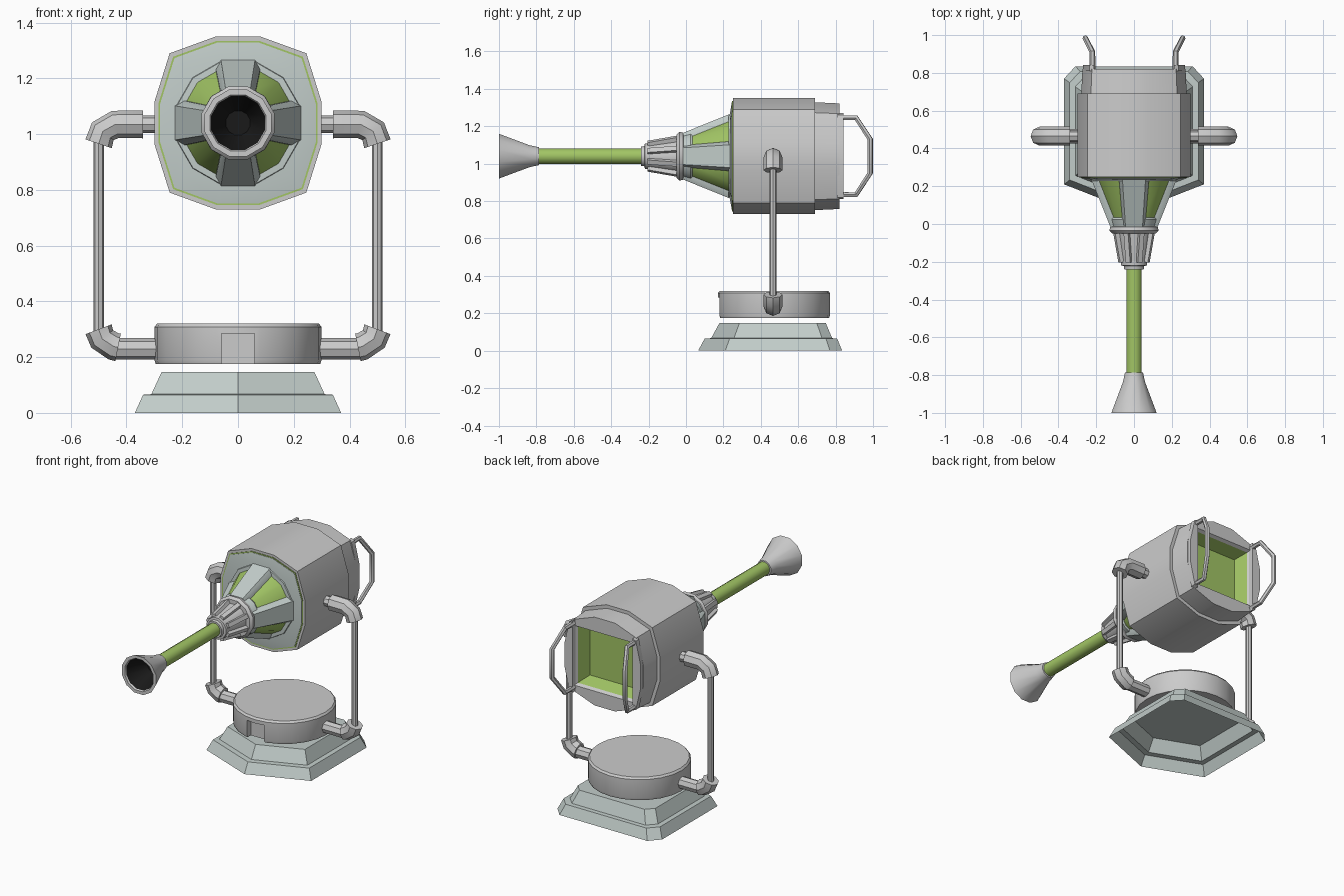
import bpy, bmesh, math

if "Cube" in bpy.data.objects:
    bpy.data.objects.remove(bpy.data.objects["Cube"])

CZ = 1.04      # height of the barrel axis
AY = 0.465     # y of the yoke and turntable


def material(name, rgb):
    m = bpy.data.materials.new(name)
    m.diffuse_color = (*rgb, 1)
    m.use_nodes = True
    m.node_tree.nodes["Principled BSDF"].inputs["Base Color"].default_value = m.diffuse_color
    return m


GREEN = material("green", (0.36, 0.56, 0.13))
LIGHT = material("pale_grey", (0.54, 0.61, 0.59))
BLACK = material("black", (0.01, 0.01, 0.01))


def finish(ob, mat=None, angle=35):
    if mat:
        ob.data.materials.append(mat)
    bpy.ops.object.select_all(action='DESELECT')
    ob.select_set(True)
    bpy.context.view_layer.objects.active = ob
    bpy.ops.object.shade_smooth_by_angle(angle=math.radians(angle))
    return ob


def loft(name, rings, mat=None, start=True, end=True, angle=35):
    """Skin a row of equal-sized point rings, with optional end caps."""
    bm = bmesh.new()
    vs = [[bm.verts.new(p) for p in r] for r in rings]
    n = len(vs[0])
    for a, b in zip(vs, vs[1:]):
        for i in range(n):
            bm.faces.new((a[i], a[(i + 1) % n], b[(i + 1) % n], b[i]))
    if start:
        bm.faces.new(vs[0])
    if end:
        bm.faces.new(vs[-1])
    bmesh.ops.recalc_face_normals(bm, faces=bm.faces)
    me = bpy.data.meshes.new(name)
    bm.to_mesh(me)
    bm.free()
    ob = bpy.data.objects.new(name, me)
    bpy.context.collection.objects.link(ob)
    return finish(ob, mat, angle)


def lathe(name, profile, mat=None, n=12, **kw):
    """Turn (y, radius) pairs about the barrel axis."""
    ang = [2 * math.pi * (i + 0.5) / n for i in range(n)]
    return loft(name, [[(r * math.cos(a), y, CZ + r * math.sin(a)) for a in ang]
                       for y, r in profile], mat, **kw)


def pipe(name, pts, r, res=2, mat=None):
    """Round bar along a path of straight segments."""
    cu = bpy.data.curves.new(name, 'CURVE')
    cu.dimensions = '3D'
    cu.bevel_depth, cu.bevel_resolution, cu.use_fill_caps = r, res, True
    sp = cu.splines.new('POLY')
    sp.points.add(len(pts) - 1)
    for p, c in zip(sp.points, pts):
        p.co = (*c, 1)
    ob = bpy.data.objects.new(name, cu)
    bpy.context.collection.objects.link(ob)
    bpy.ops.object.select_all(action='DESELECT')
    ob.select_set(True)
    bpy.context.view_layer.objects.active = ob
    bpy.ops.object.convert(target='MESH')
    return finish(bpy.context.object, mat, 40)


def ring12(y, quad, s=1.0):
    """Twelve-point ring mirrored from three points in one quadrant."""
    q = [(x * s, z * s) for x, z in quad]
    full = q + [(x, -z) for x, z in q[::-1]] + [(-x, -z) for x, z in q] + [(-x, z) for x, z in q[::-1]]
    return [(x, y, CZ + z) for x, z in full]


# pale stepped base, pointed at the front, hollow below
outline = [(0, .065), (.37, .21), (.37, .77), (.31, .835), (-.31, .835), (-.37, .77), (-.37, .21)]
loft("base", [[(x * s, .5 + (y - .5) * s, z) for x, y in outline]
              for s, z in ((1, 0), (.92, .065), (.84, .067), (.74, .147))],
     LIGHT, start=False, angle=20)

# turntable with a notch at the front
disc = [[(r * math.cos(2 * math.pi * i / 24), .47 + r * math.sin(2 * math.pi * i / 24), z)
         for i in range(24)] for r, z in ((.295, .175), (.3, .19), (.3, .308), (.29, .32))]
table = loft("turntable", disc)
bpy.ops.mesh.primitive_cube_add(size=1, location=(0, .15, .22))
cutter = bpy.context.object
cutter.name = "notch_cutter"
cutter.scale = (.12, .13, .13)
cutter.hide_render = True
mod = table.modifiers.new("notch", 'BOOLEAN')
mod.operation, mod.solver, mod.object = 'DIFFERENCE', 'EXACT', cutter
bpy.context.view_layer.objects.active = table
bpy.ops.object.modifier_apply(modifier="notch")
bpy.data.objects.remove(cutter)

# barrel housing with a stepped rear and a square opening
OUT = [(.08, .31), (.245, .25), (.30, .075)]
SQ = [(.08, .18), (.205, .18), (.205, .08)]
loft("housing", [ring12(.25, OUT), ring12(.69, OUT), ring12(.69, OUT, .93),
                 ring12(.82, OUT, .91), ring12(.82, SQ, 1.06), ring12(.80, SQ)], end=False)
loft("rear_screen", [ring12(.80, SQ), ring12(.72, SQ, .85)], GREEN, start=False)

# front plate with a thin green rim
loft("front_rim", [ring12(.255, OUT, .95), ring12(.247, OUT, .95)], GREEN)
loft("front_plate", [ring12(.255, OUT, .93), ring12(.245, OUT, .93), ring12(.235, OUT, .74)], LIGHT)

# green cone held by four pale ribs
lathe("cone_core", [(.25, .215), (0, .115)], GREEN)
lathe("cone_tip_ring", [(.035, .132), (.025, .136), (-.02, .122), (-.025, .1)], LIGHT)
lathe("cone_foot_ring", [(.25, .235), (.228, .228), (.226, .2)], LIGHT)
for k in range(4):
    c, s = round(math.cos(k * math.pi / 2)), round(math.sin(k * math.pi / 2))
    rings = []
    for y, lo, hi, w in ((.25, .15, .232, .062), (-.015, .07, .125, .045)):
        sect = [(lo, -w * 1.3), (hi - .03, -w * 1.3), (hi, -w), (hi, w), (hi - .03, w * 1.3), (lo, w * 1.3)]
        rings.append([(r * c - t * s, y, CZ + r * s + t * c) for r, t in sect])
    loft(f"cone_rib_{k + 1}", rings, LIGHT)

# grey neck: collar, fins and end ring
lathe("collar", [(-.005, .11), (-.015, .13), (-.035, .135), (-.05, .12), (-.05, .09)])
lathe("neck", [(-.04, .095), (-.205, .068)])
for k in range(8):
    a = 2 * math.pi * (k + .5) / 8
    c, s = math.cos(a), math.sin(a)
    loft(f"neck_fin_{k + 1}",
         [[(r * c - t * s, y, CZ + r * s + t * c) for r, t in ((lo, -.016), (hi, -.013), (hi, .013), (lo, .016))]
          for y, lo, hi in ((-.04, .08, .115), (-.205, .05, .084))])
lathe("neck_ring", [(-.195, .072), (-.22, .07), (-.222, .056), (-.24, .053), (-.24, .03)])

# green rod and flared muzzle with a dark bore
lathe("rod", [(-.2, .042), (-.82, .042)], GREEN)
lathe("muzzle", [(-.785, .035), (-.787, .05), (-.835, .06), (-1, .124), (-1, .104), (-.99, .1)], end=False)
lathe("muzzle_bore", [(-.99, .1), (-.85, .045)], BLACK, start=False)

for side, sx in (("right", 1), ("left", -1)):
    # yoke arm: bar, elbows, post and pivot
    P = lambda x, z: (sx * x, AY, z)
    pipe(f"{side}_lower_bar", [P(.27, .23), P(.44, .23)], .038)
    pipe(f"{side}_lower_elbow", [P(.43, .235), P(.445, .238), P(.487, .265), P(.5, .3)], .05)
    pipe(f"{side}_post", [P(.5, .27), P(.5, .99)], .019)
    pipe(f"{side}_upper_elbow", [P(.34, 1.035), P(.44, 1.035), P(.485, 1.01), P(.5, .965)], .05)
    pipe(f"{side}_pivot", [P(.27, 1.035), P(.35, 1.035)], .032)

    # rear handle and its mounting plate
    pipe(f"{side}_handle", [(sx * x, y, CZ + z) for x, y, z in
                            ((.22, .81, .205), (.22, .91, .205), (.258, .985, .09), (.258, .985, -.09),
                             (.22, .91, -.205), (.22, .81, -.205))], .015, 1)
    plate = [(.212, .23), (.235, .22), (.27, .07), (.27, -.07), (.235, -.22), (.212, -.23)]
    loft(f"{side}_handle_mount", [[(sx * x, y, CZ + z) for x, z in plate] for y in (.81, .843)])
